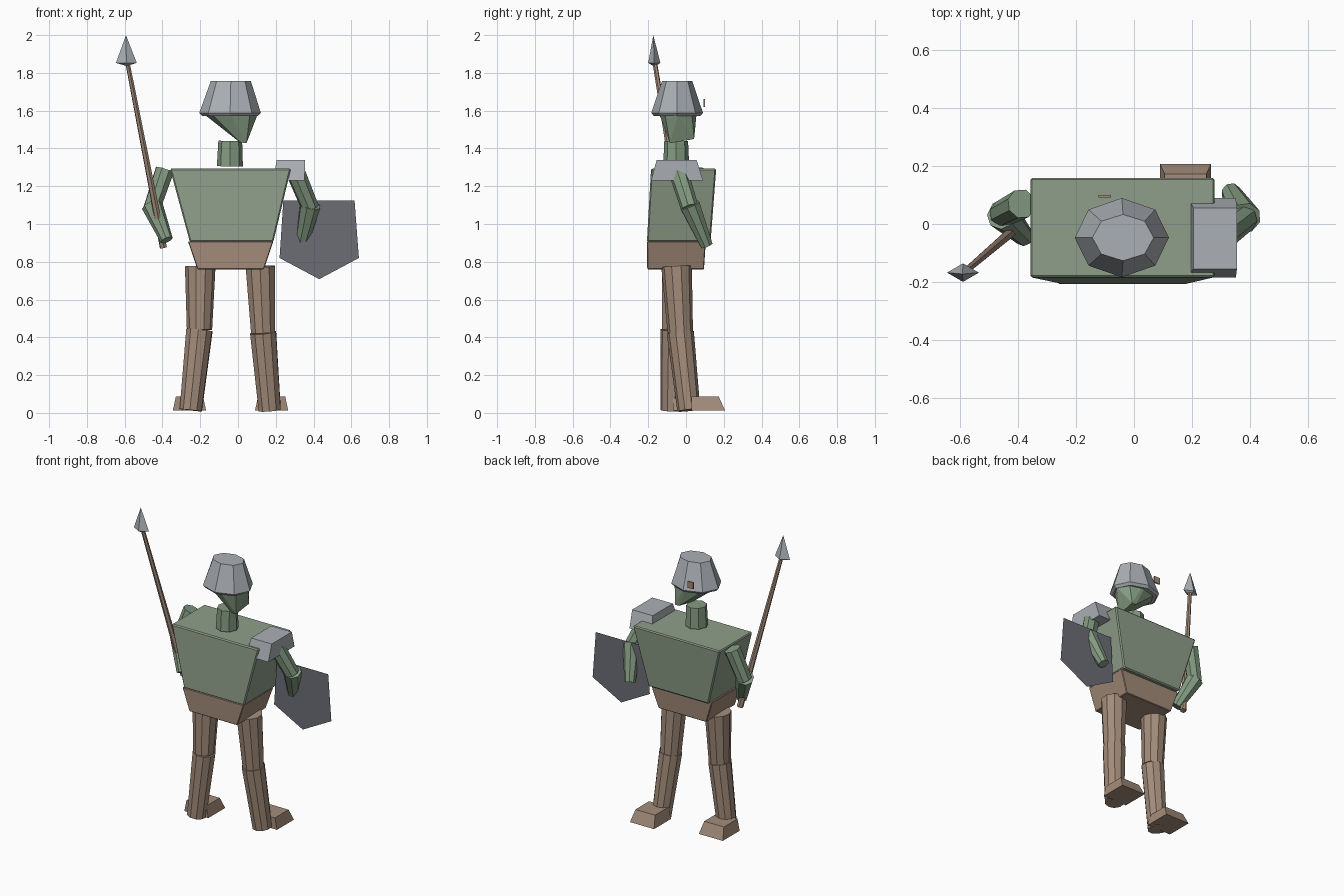
import bpy, bmesh, math
from mathutils import Vector, Matrix

if "Cube" in bpy.data.objects:
    bpy.data.objects.remove(bpy.data.objects["Cube"])


def material(name, rgb):
    m = bpy.data.materials.new(name)
    m.diffuse_color = [((c + 0.055) / 1.055) ** 2.4 for c in rgb] + [1]
    m.use_nodes = True
    m.node_tree.nodes["Principled BSDF"].inputs["Base Color"].default_value = m.diffuse_color
    return m


GREEN = material("tunic_green", (0.56, 0.62, 0.54))
SKIN = material("skin_green", (0.52, 0.61, 0.51))
BROWN = material("leather_brown", (0.64, 0.55, 0.48))
STEEL = material("steel_grey", (0.67, 0.69, 0.71))
DARK = material("dark_iron", (0.42, 0.43, 0.46))


def finish(name, bm, mat):
    me = bpy.data.meshes.new(name)
    if len(bm.faces) > 1:
        bmesh.ops.recalc_face_normals(bm, faces=bm.faces)
    bm.to_mesh(me)
    bm.free()
    me.materials.append(mat)
    ob = bpy.data.objects.new(name, me)
    bpy.context.collection.objects.link(ob)
    return ob


def ring(cx, cy, rx, ry, z, n=8):
    return [(cx + rx * math.cos(math.tau * i / n),
             cy + ry * math.sin(math.tau * i / n), z) for i in range(n)]


def rect(x0, x1, y0, y1, z):
    return [(x0, y0, z), (x1, y0, z), (x1, y1, z), (x0, y1, z)]


def loft(name, rings, mat, bevel=0):
    """Closed solid through rings with equal point counts."""
    bm = bmesh.new()
    loops = [[bm.verts.new(p) for p in r] for r in rings]
    n = len(loops[0])
    for a, b in zip(loops, loops[1:]):
        for i in range(n):
            j = (i + 1) % n
            bm.faces.new((a[i], a[j], b[j], b[i]))
    bm.faces.new(loops[0][::-1])
    bm.faces.new(loops[-1])
    if bevel:
        bmesh.ops.bevel(bm, geom=bm.edges[:], offset=bevel, segments=1,
                        affect='EDGES')
    return finish(name, bm, mat)


def limb(name, a, b, ra, rb, mat, n=8):
    """Tapered prism from point a to point b."""
    a, b = Vector(a), Vector(b)
    d = b - a
    rot = d.to_track_quat('Z', 'Y').to_matrix().to_4x4()
    bm = bmesh.new()
    bmesh.ops.create_cone(bm, cap_ends=True, segments=n, radius1=ra,
                          radius2=rb, depth=d.length,
                          matrix=Matrix.Translation((a + b) / 2) @ rot)
    return finish(name, bm, mat)


def hull(name, points, mat):
    bm = bmesh.new()
    for p in points:
        bm.verts.new(p)
    res = bmesh.ops.convex_hull(bm, input=bm.verts[:])
    junk = [v for v in res["geom_interior"] if isinstance(v, bmesh.types.BMVert)]
    bmesh.ops.delete(bm, geom=junk, context='VERTS')
    return finish(name, bm, mat)


# Body
loft("torso", [rect(-0.255, 0.187, -0.207, 0.13, 0.905),
               rect(-0.36, 0.28, -0.185, 0.16, 1.293)], GREEN, 0.007)
loft("hips", [rect(-0.215, 0.137, -0.205, 0.095, 0.76),
              rect(-0.265, 0.187, -0.207, 0.105, 0.908)], BROWN, 0.004)
limb("neck", (-0.043, -0.052, 1.305), (-0.041, -0.052, 1.44), 0.069, 0.063, SKIN)

# Head tapering to an off-centre chin
hull("head", ring(-0.035, -0.042, 0.14, 0.1, 1.61)
     + ring(-0.035, -0.042, 0.137, 0.097, 1.575)
     + [(0.01, -0.085, 1.432), (0.045, -0.085, 1.428),
        (0.02, 0.043, 1.45), (0.05, 0.043, 1.45)], SKIN)

# Helmet with a small turned-in lip
loft("helmet", [ring(-0.042, -0.047, 0.148, 0.123, 1.572),
                ring(-0.042, -0.047, 0.163, 0.137, 1.588),
                ring(-0.038, -0.047, 0.106, 0.08, 1.757)], STEEL)
loft("helmet_badge", [rect(-0.122, -0.08, 0.092, 0.101, 1.62),
                      rect(-0.122, -0.08, 0.092, 0.101, 1.663)], BROWN)

# Shoulder pad
loft("shoulder_pad", [rect(0.187, 0.352, -0.185, 0.09, 1.23),
                      rect(0.205, 0.356, -0.155, 0.056, 1.34)], STEEL)

# Arms: shoulder, elbow, hand
for side, s, e, h in (
        ("right", (-0.388, 0.07, 1.285), (-0.455, 0.035, 1.085), (-0.378, -0.045, 0.915)),
        ("left", (0.298, -0.045, 1.29), (0.383, 0.02, 1.085), (0.335, 0.11, 0.885))):
    limb(side + "_upper_arm", s, e, 0.052, 0.047, SKIN)
    limb(side + "_forearm", Vector(e) + Vector((0, 0, 0.015)), h, 0.057, 0.034, SKIN)

# Legs and feet: hip, knee, ankle, then foot centre x and heel y
for side, t, k, a, fx, fy in (
        ("right", (-0.2, -0.05, 0.775), (-0.204, -0.064, 0.44),
         (-0.25, -0.075, 0.014), -0.257, -0.07),
        ("left", (0.118, -0.05, 0.775), (0.133, -0.03, 0.425),
         (0.168, 0.015, 0.014), 0.178, 0.03)):
    limb(side + "_thigh", t, k, 0.081, 0.067, BROWN, 10)
    limb(side + "_shin", k, a, 0.072, 0.061, BROWN, 10)
    loft(side + "_foot", [rect(fx - 0.088, fx + 0.088, fy, fy + 0.177, 0.012),
                          rect(fx - 0.072, fx + 0.072, fy, fy + 0.143, 0.087)], BROWN)

# Spear
limb("spear_shaft", (-0.395, -0.003, 0.875), (-0.588, -0.168, 1.87), 0.02, 0.012, BROWN, 6)
hull("spear_head", ring(-0.591, -0.168, 0.055, 0.032, 1.853, 4)
     + ring(-0.59, -0.167, 0.012, 0.012, 1.84, 4) + [(-0.593, -0.173, 2.0)], STEEL)

# Shield: a thin flat sheet held at the left hand
bm = bmesh.new()
bm.faces.new([bm.verts.new((x, 0.065, z)) for x, z in (
    (0.24, 1.125), (0.22, 0.82), (0.43, 0.708), (0.64, 0.82), (0.617, 1.125))])
finish("shield", bm, DARK)
